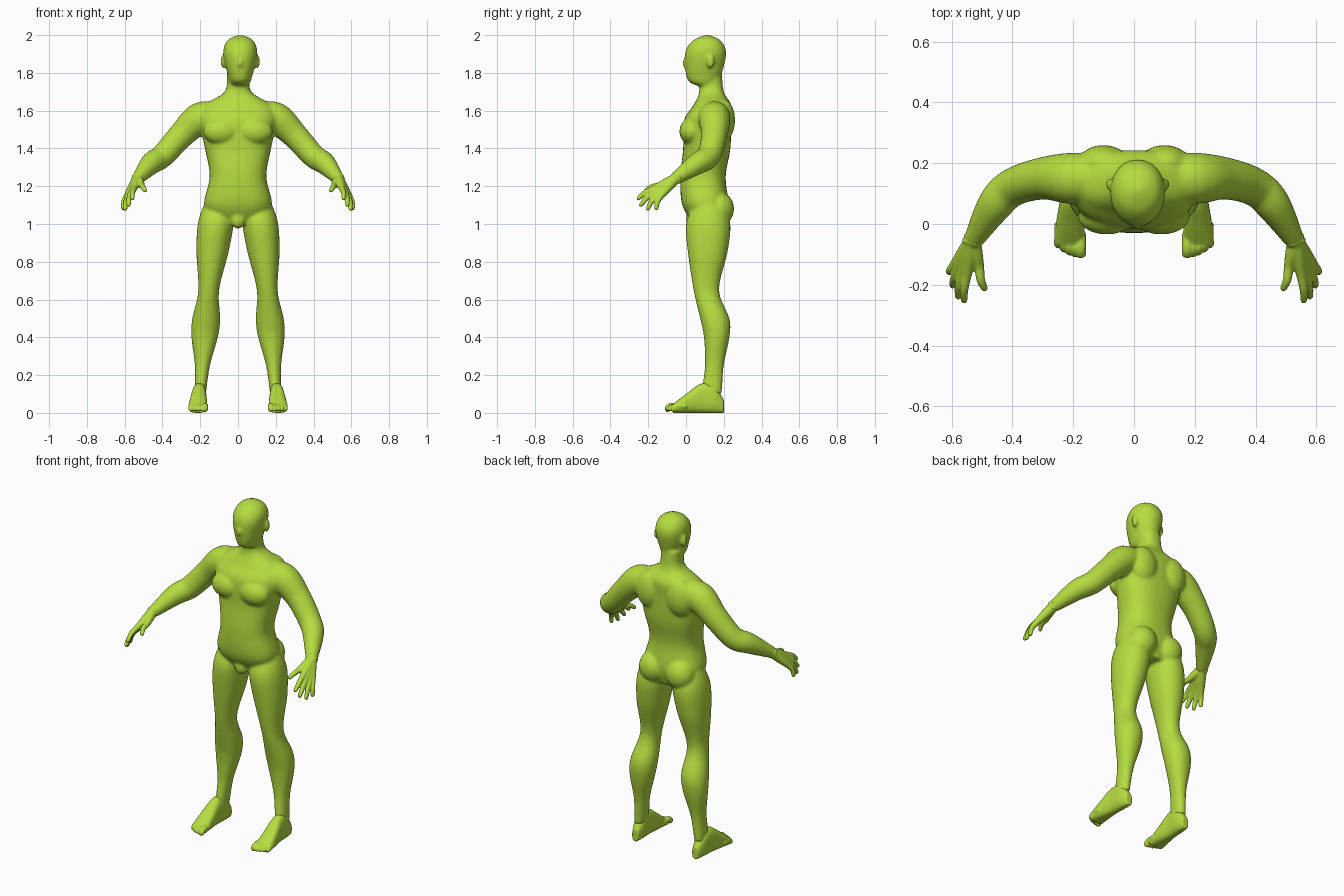
import bpy
import bmesh
from math import cos, sin, pi, copysign
from mathutils import Vector, Matrix

cube = bpy.data.objects.get("Cube")
if cube:
    bpy.data.objects.remove(cube, do_unlink=True)

green = bpy.data.materials.new("lime green")
green.use_nodes = True
colour = (0.46, 0.72, 0.05, 1)
green.diffuse_color = colour
green.node_tree.nodes["Principled BSDF"].inputs["Base Color"].default_value = colour


def smooth_keys(keys, steps=5):
    """Pass a Catmull-Rom curve through tuples of numbers."""
    keys = [Vector(key) for key in keys]
    padded = [keys[0]] + keys + [keys[-1]]
    result = []
    for before, start, end, after in zip(padded, padded[1:], padded[2:], padded[3:]):
        for step in range(steps):
            t = step / steps
            result.append(start + (end - before) * (t / 2)
                          + (before * 2 - start * 5 + end * 4 - after) * (t * t / 2)
                          + (start * 3 - before - end * 3 + after) * (t ** 3 / 2))
    return result + [keys[-1]]


def loft(bm, rings, power=2.0, sides=32):
    """Skin superellipse rings given as centre, first and second half axis."""
    def bend(value):
        return copysign(abs(value) ** (2 / power), value)

    angles = [2 * pi * step / sides for step in range(sides)]
    loops = [[bm.verts.new(centre + u * bend(cos(angle)) + v * bend(sin(angle)))
              for angle in angles] for centre, u, v in rings]
    for low, high in zip(loops, loops[1:]):
        for this in range(sides):
            following = (this + 1) % sides
            bm.faces.new((low[this], low[following], high[following], high[this]))
    bm.faces.new(loops[0])
    bm.faces.new(loops[-1])


def column(bm, keys, middle, power):
    """Stack level sections: height, half width, front y, back y."""
    rings = []
    for z, half, front, back in smooth_keys(keys):
        centre = Vector((middle(z), (front + back) / 2, z))
        rings.append((centre, Vector((half, 0, 0)), Vector((0, (back - front) / 2, 0))))
    loft(bm, rings, power)


def limb(bm, keys, side):
    """Round tube along a path: x, y, z, radius."""
    path = smooth_keys(keys)
    points = [Vector((side * x, y, z)) for x, y, z, radius in path]
    last = len(points) - 1
    rings = []
    for index, point in enumerate(points):
        ahead = points[min(index + 1, last)] - points[max(index - 1, 0)]
        u = ahead.cross(Vector((0, 0, 1))).normalized()
        v = ahead.cross(u).normalized()
        radius = path[index][3]
        rings.append((point, u * radius, v * radius))
    loft(bm, rings, sides=20)


def bulge(bm, centre, size):
    matrix = Matrix.Translation(centre) @ Matrix.Diagonal((*size, 1))
    bmesh.ops.create_uvsphere(bm, u_segments=24, v_segments=16, radius=1, matrix=matrix)


def finish(bm, name, voxel, passes):
    """Fuse the overlapping volumes into one smooth skin."""
    bmesh.ops.recalc_face_normals(bm, faces=bm.faces)
    mesh = bpy.data.meshes.new(name)
    bm.to_mesh(mesh)
    bm.free()
    mesh.materials.append(green)
    obj = bpy.data.objects.new(name, mesh)
    bpy.context.collection.objects.link(obj)
    remesh = obj.modifiers.new("fuse", "REMESH")
    remesh.mode = "VOXEL"
    remesh.voxel_size = voxel
    remesh.use_smooth_shade = True
    soften = obj.modifiers.new("soften", "SMOOTH")
    soften.factor = 0.5
    soften.iterations = passes


def add_arm(bm, side, wrist):
    limb(bm, [(0.1, 0.15, 1.57, 0.07), (0.2, 0.15, 1.56, 0.085), (0.3, 0.15, 1.47, 0.07),
              (0.4, 0.12, 1.36, 0.063), (0.46, 0.06, 1.32, 0.058), (*wrist, 0.032)], side)


def add_leg(bm, side):
    hip = 1.1

    def middle(z):
        return side * (0.1 + 0.1 * abs(hip - z) ** 0.75)

    column(bm, [(hip, 0.08, 0.04, 0.2), (1, 0.095, 0, 0.235), (0.85, 0.085, 0.01, 0.22),
                (0.65, 0.055, 0.04, 0.175), (0.5, 0.074, 0.075, 0.23), (0.4, 0.07, 0.095, 0.23),
                (0.25, 0.04, 0.1, 0.2), (0.1, 0.03, 0.08, 0.19)], middle, power=2.1)


def add_finger(bm, side, wrist, knuckle, tip):
    """Run from the wrist over the knuckle to the tip, tapering and slightly bent."""
    bent = knuckle.lerp(tip, 0.5) + Vector((0.004, -0.004, 0.006))
    stops = [(wrist.lerp(knuckle, -0.2), 0.031), (wrist.lerp(knuckle, 0.5), 0.024),
             (knuckle, 0.017), (bent, 0.014), (knuckle.lerp(tip, 0.9), 0.011), (tip, 0.005)]
    limb(bm, [(*point, radius) for point, radius in stops], side)


def add_hand(bm, side, wrist):
    index_knuckle, little_knuckle = Vector((0.55, -0.165, 1.19)), Vector((0.59, -0.135, 1.145))
    index_tip, little_tip = Vector((0.56, -0.26, 1.13)), Vector((0.61, -0.16, 1.075))
    for number in range(4):
        across = number / 3
        knuckle = index_knuckle.lerp(little_knuckle, across)
        tip = index_tip.lerp(little_tip, across)
        # Middle fingers reach further
        tip += (tip - knuckle).normalized() * 0.03 * sin(pi * across)
        add_finger(bm, side, wrist, knuckle, tip)
    # Thumb
    add_finger(bm, side, wrist, Vector((0.51, -0.14, 1.205)), Vector((0.49, -0.22, 1.175)))


def add_foot(bm, side):
    # Upright sections from heel to ball: y, half width, top
    rings = []
    for y, half, top in smooth_keys([(0.2, 0.02, 0.07), (0.15, 0.035, 0.14), (0.08, 0.038, 0.155),
                                     (0, 0.047, 0.1), (-0.07, 0.05, 0.045)]):
        centre = Vector((side * (0.21 - y / 20), y, top / 2))
        rings.append((centre, Vector((half, 0, 0)), Vector((0, 0, top / 2))))
    loft(bm, rings, power=2.5)
    # Toes, the big toe innermost and longest
    for number in range(5):
        x = 0.175 + 0.019 * number
        tip = -0.11 + 0.002 * number ** 2
        radius = 0.012 if number else 0.017
        limb(bm, [(x, tip + 0.08, 0.035, radius), (x, tip + 0.03, 0.035, radius),
                  (x, tip + 0.01, 0.02, radius), (x, tip, 0.015, radius / 2)], side)


body = bmesh.new()

# Torso and neck
column(body, [(1, 0.12, 0.04, 0.2), (1.1, 0.18, -0.02, 0.225), (1.25, 0.15, -0.03, 0.21),
              (1.4, 0.175, -0.015, 0.235), (1.55, 0.205, -0.01, 0.24), (1.63, 0.18, 0.04, 0.24),
              (1.7, 0.07, 0.07, 0.2), (1.8, 0.06, 0.06, 0.19)], lambda z: 0, power=2.4)
bulge(body, (0, 0.035, 1.02), (0.04, 0.035, 0.045))

# Head and nose, turned slightly to one side
head_x = 0.012
column(body, [(1.735, 0.045, 0.05, 0.15), (1.77, 0.06, 0.005, 0.18), (1.9, 0.09, -0.006, 0.213),
              (1.97, 0.07, 0.035, 0.185), (2, 0.015, 0.1, 0.125)], lambda z: head_x, power=2.1)
bulge(body, (head_x, 0.004, 1.85), (0.016, 0.024, 0.03))

wrist = Vector((0.532, -0.06, 1.237))
for side, label in ((1, "left"), (-1, "right")):
    # Chest, shoulder blade, buttock and ear
    bulge(body, (side * 0.09, 0.025, 1.49), (0.095, 0.06, 0.07))
    bulge(body, (side * 0.1, 0.2, 1.55), (0.085, 0.06, 0.11))
    bulge(body, (side * 0.09, 0.175, 1.08), (0.085, 0.08, 0.09))
    bulge(body, (head_x + side * 0.09, 0.13, 1.86), (0.015, 0.02, 0.037))
    add_arm(body, side, wrist)
    add_leg(body, side)

    hand = bmesh.new()
    add_hand(hand, side, wrist)
    finish(hand, label + "_hand", voxel=0.004, passes=3)

    foot = bmesh.new()
    add_foot(foot, side)
    finish(foot, label + "_foot", voxel=0.004, passes=3)

finish(body, "body", voxel=0.008, passes=8)
